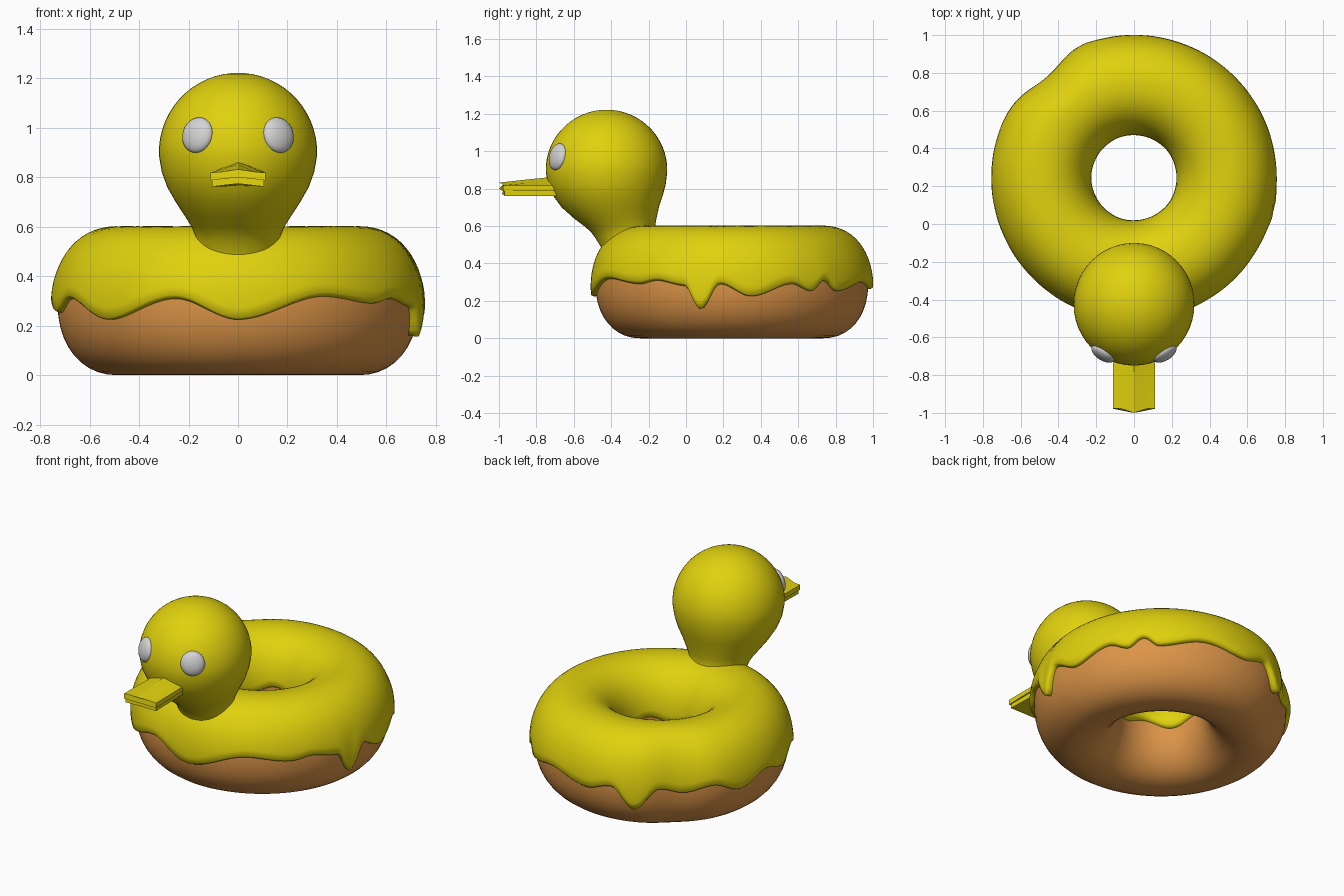
import bpy, bmesh, math
from mathutils import Vector, Matrix

if "Cube" in bpy.data.objects:
    bpy.data.objects.remove(bpy.data.objects["Cube"])

def material(name, rgb):
    m = bpy.data.materials.new(name)
    m.diffuse_color = (*rgb, 1)
    m.use_nodes = True
    m.node_tree.nodes["Principled BSDF"].inputs["Base Color"].default_value = m.diffuse_color
    return m

YELLOW = material("yellow icing", (0.75, 0.64, 0.004))
DOUGH = material("baked dough", (0.72, 0.30, 0.065))
WHITE = material("eye white", (0.65, 0.65, 0.65))

def finish(bm, name, mat, angle=180):
    bmesh.ops.recalc_face_normals(bm, faces=bm.faces)
    me = bpy.data.meshes.new(name)
    bm.to_mesh(me)
    bm.free()
    me.materials.append(mat)
    ob = bpy.data.objects.new(name, me)
    bpy.context.collection.objects.link(ob)
    bpy.ops.object.select_all(action='DESELECT')
    ob.select_set(True)
    bpy.context.view_layer.objects.active = ob
    bpy.ops.object.shade_smooth_by_angle(angle=math.radians(angle))
    return ob

def loft(bm, rings, wrap=False, cap=False):
    """Skin a list of closed point loops."""
    vs = [[bm.verts.new(p) for p in r] for r in rings]
    n = len(vs[0])
    for i in range(len(vs) if wrap else len(vs) - 1):
        a, b = vs[i], vs[(i + 1) % len(vs)]
        for j in range(n):
            k = (j + 1) % n
            bm.faces.new((a[j], a[k], b[k], b[j]))
    if cap:
        bm.faces.new(vs[0])
        bm.faces.new(vs[-1])

# Ring body: superellipse section swept about (0, CY); angle 0 is the front
CY, R, W, H, ZC, POW = 0.245, 0.488, 0.241, 0.29, 0.29, 2.15

def bump(a, centre, width):
    d = (a - centre + 180) % 360 - 180
    return math.exp(-(d / width) ** 2)

def section(phi, off=0.0):
    c, s = math.cos(phi), math.sin(phi)
    f = lambda v: math.copysign(abs(v) ** (2 / POW), v)
    return R + (W + off) * f(c), ZC + (H + off) * f(s)

def place(a, r, z):
    if r > R:  # slight hollow on the back left
        r -= (r - R) / W * 0.045 * bump(a, -139, 13)
    t = math.radians(a)
    return (r * math.sin(t), CY - r * math.cos(t), z)

bm = bmesh.new()
loft(bm, [[place(a * 3, *section(math.tau * j / 40)) for j in range(40)]
          for a in range(120)], wrap=True)
finish(bm, "dough_ring", DOUGH)

# Icing: wavy lower edge given as (angle, height) with smooth steps between
EDGE = [(-180, .26), (-168, .30), (-157, .17), (-146, .29), (-135, .26), (-121, .30), (-108, .24),
        (-92, .30), (-78, .25), (-66, .31), (-45, .22), (-20, .31), (0, .22), (28, .32), (48, .29),
        (57, .31), (70, .28), (77, .15), (85, .29), (98, .22), (116, .29), (125, .25), (132, .31),
        (139, .25), (160, .30), (180, .26)]

def edge_height(a):
    for (a0, z0), (a1, z1) in zip(EDGE, EDGE[1:]):
        if a0 <= a <= a1:
            t = (a - a0) / (a1 - a0)
            return z0 + (z1 - z0) * t * t * (3 - 2 * t)

def edge_phi(z, off):
    v = (z - ZC) / (H + off)
    return math.asin(math.copysign(min(1, abs(v)) ** (POW / 2), v))

THICK, STEPS = 0.022, 28
rings = []
for i in range(240):
    a = -180 + i * 1.5
    p0 = edge_phi(edge_height(a), THICK)
    p1 = math.pi + 0.06 * math.sin(math.radians(a * 5))
    drip = 0.012 * (bump(a, -157, 5) + bump(a, 77, 5))
    ring = [place(a, *section(p0 + 0.02, -0.03)), place(a, *section(p0, 0.002)),
            place(a, *section(p0 + 0.01, THICK * 0.7))]
    for j in range(STEPS + 1):
        t = j / STEPS
        lip = (0.005 + drip) * math.exp(-(t / 0.1) ** 2)
        ring.append(place(a, *section(p0 + 0.04 + (p1 - p0 - 0.08) * t, THICK + lip)))
    ring += [place(a, *section(p1, 0.002)), place(a, *section(p1 - 0.02, -0.03))]
    rings.append(ring)
bm = bmesh.new()
loft(bm, rings, wrap=True)
finish(bm, "icing", YELLOW)

# Head and neck: ellipse rings (z, centre y, half width, half depth)
def ellipse(z, cy, rx, ry, n=48):
    return [(rx * math.cos(math.tau * j / n), cy + ry * math.sin(math.tau * j / n), z)
            for j in range(n)]

levels = [(.38, -.27, .18, .15), (.48, -.285, .178, .165), (.54, -.315, .172, .172),
          (.57, -.335, .175, .175), (.60, -.355, .188, .19), (.64, -.378, .213, .22),
          (.70, -.405, .252, .26), (.76, -.417, .286, .292), (.82, -.423, .308, .314)]
for k in range(15):
    t = math.radians(-2 + 90 * k / 14.4)
    levels.append((.90 + .322 * math.sin(t), -.425, .32 * math.cos(t), .325 * math.cos(t)))
bm = bmesh.new()
loft(bm, [ellipse(*l) for l in levels], cap=True)
finish(bm, "head", YELLOW)

# Eyes: flattened balls facing outward from the head
for side, label in ((-1, "left"), (1, "right")):
    centre = Vector((side * 0.163, -0.685, 0.97))
    out = (centre - Vector((0, -0.425, 0.90))).normalized()
    turn = out.to_track_quat('Y', 'Z').to_matrix().to_4x4()
    bm = bmesh.new()
    bmesh.ops.create_uvsphere(bm, u_segments=32, v_segments=16, radius=1,
                              matrix=Matrix.Translation(centre) @ turn
                              @ Matrix.Diagonal((0.07, 0.035, 0.073, 1)))
    finish(bm, "eye_" + label, WHITE)

# Beak: faceted upper and lower halves; x is mirrored about the ridge
def beak(name, stations):
    bm = bmesh.new()
    rings = []
    for y_mid, y_side, w, top, top_side, low_side, low in stations:
        rings.append([(0, y_mid, top), (w * .6, y_side, (top + top_side) / 2 - .003),
                      (w, y_side, top_side), (w, y_side, low_side), (0, y_mid, low),
                      (-w, y_side, low_side), (-w, y_side, top_side),
                      (-w * .6, y_side, (top + top_side) / 2 - .003)])
    loft(bm, rings, cap=True)
    finish(bm, name, YELLOW, 20)

beak("upper_beak", [(-.66, -.66, .108, .868, .818, .79, .80),
                    (-.82, -.82, .112, .852, .818, .79, .80),
                    (-1.0, -.978, .112, .832, .818, .787, .80)])
beak("lower_beak", [(-.66, -.66, .098, .805, .795, .762, .765),
                    (-.985, -.97, .105, .805, .795, .762, .774)])
